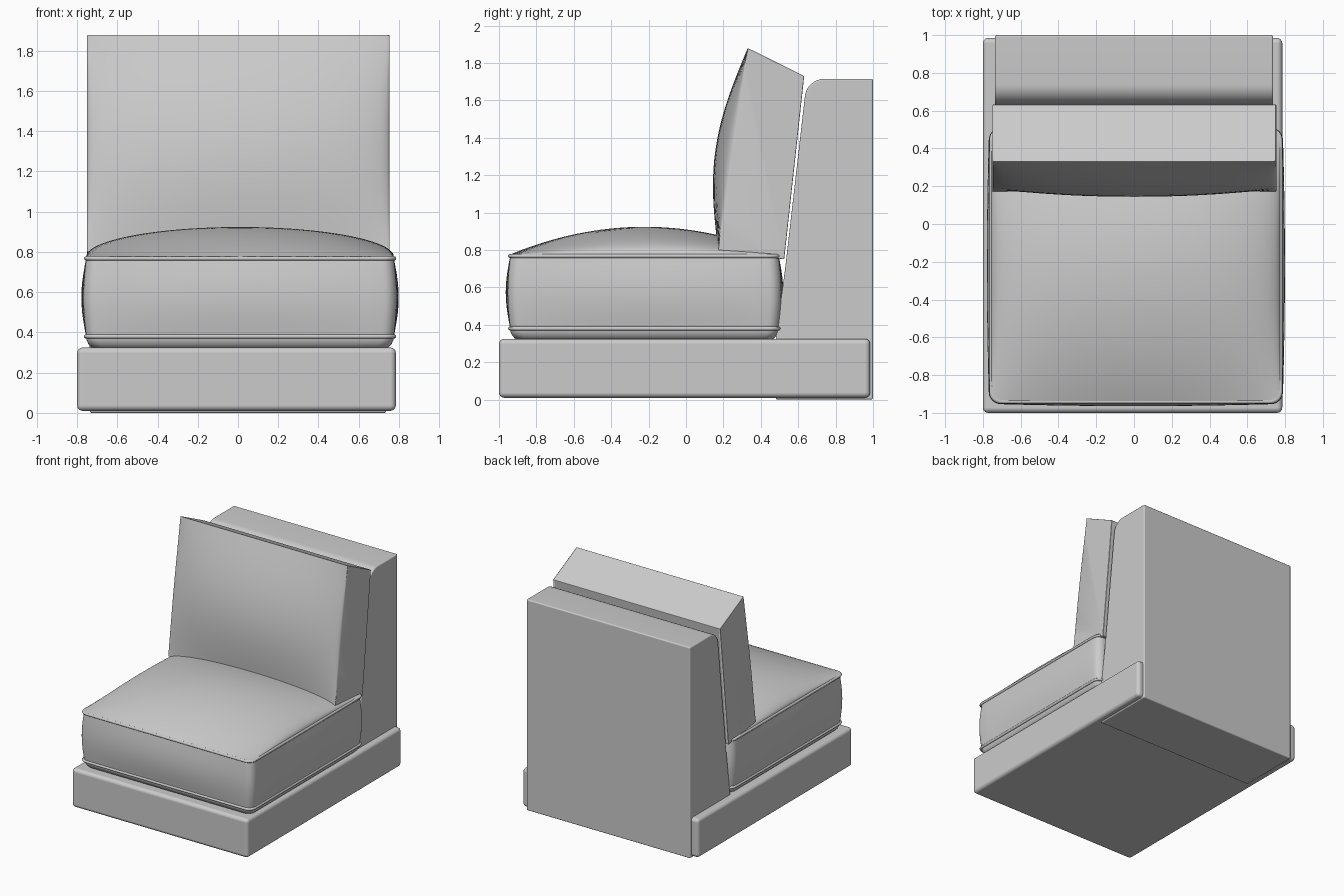
import bpy, bmesh, math
from mathutils import Vector

old = bpy.data.objects.get("Cube")
if old:
    bpy.data.objects.remove(old, do_unlink=True)

fabric = bpy.data.materials.new("grey_fabric")
fabric.use_nodes = True
GREY = (0.6, 0.6, 0.6, 1)
fabric.diffuse_color = GREY
fabric.node_tree.nodes["Principled BSDF"].inputs["Base Color"].default_value = GREY


def finish(name, bm, bevel=0.0, angle=40):
    """Turn a bmesh into a smooth shaded object with softened hard edges."""
    bmesh.ops.recalc_face_normals(bm, faces=bm.faces)
    mesh = bpy.data.meshes.new(name)
    bm.to_mesh(mesh)
    bm.free()
    mesh.materials.append(fabric)
    obj = bpy.data.objects.new(name, mesh)
    bpy.context.collection.objects.link(obj)
    bpy.ops.object.select_all(action="DESELECT")
    obj.select_set(True)
    bpy.context.view_layer.objects.active = obj
    bpy.ops.object.shade_smooth_by_angle(angle=math.radians(angle))
    if bevel:
        mod = obj.modifiers.new("soft_edges", "BEVEL")
        mod.width = bevel
        mod.segments = 4
        mod.limit_method = "ANGLE"
        mod.angle_limit = math.radians(40)
        mod.harden_normals = True
    return obj


def loft(bm, loops):
    """Join closed loops of points with quads and return the vertex loops."""
    rings = [[bm.verts.new(p) for p in loop] for loop in loops]
    for a, b in zip(rings, rings[1:]):
        for i in range(len(a)):
            j = (i + 1) % len(a)
            bm.faces.new((a[i], a[j], b[j], b[i]))
    return rings


def prism(name, profile, x0, x1, bevel):
    """Extrude a (y, z) profile across the width."""
    bm = bmesh.new()
    rings = loft(bm, [[(x, y, z) for y, z in profile] for x in (x0, x1)])
    for ring in rings:
        bm.faces.new(ring)
    return finish(name, bm, bevel)


# Plinth
prism("base", [(-1, 0.01), (0.985, 0.01), (0.985, 0.325), (-1, 0.325)],
      -0.8, 0.785, 0.028)

# Upright back frame with a rounded front top edge
back_profile = [(1, 0), (1, 1.715)]
for i in range(9):
    a = math.radians(90 + i * 10.5)
    back_profile.append((0.74 + 0.105 * math.cos(a), 1.61 + 0.105 * math.sin(a)))
back_profile += [(0.53, 0.7), (0.48, 0.33), (0.48, 0)]
prism("back_frame", back_profile, -0.737, 0.737, 0.01)

# Leaning back cushion, its front face puffed out
COLS, ROWS = 32, 20
loops = []
for c in range(COLS + 1):
    u = -math.cos(math.pi * c / COLS)
    x = 0.002 + 0.752 * u
    puff = 0.093 * math.sqrt(max(0, 1 - u * u))
    loop = []
    for r in range(ROWS + 1):
        t = r / ROWS
        loop.append((x, 0.172 + 0.158 * t - puff * math.sin(math.pi * t), 0.8 + 1.08 * t))
    loop += [(x, 0.632, 1.73), (x, 0.525, 0.75)]
    loops.append(loop)
bm = bmesh.new()
ends = loft(bm, loops)
for end in (ends[0], ends[-1]):
    bm.faces.new(end)
finish("back_cushion", bm, 0.014)

# Seat cushion
CX, CY, HX, HY = 0.01, -0.222, 0.765, 0.718
STEPS, CORNER = 16, 0.06


def outline(z, grow=0.0, bow=0.0):
    """Rounded rectangle around the seat; bow swells the middle of each side."""
    hx, hy = HX + grow, HY + grow
    points = []
    for sx, sy, start in ((1, 1, 0), (-1, 1, 90), (-1, -1, 180), (1, -1, 270)):
        for k in range(7):
            a = math.radians(start + k * 15)
            points.append(Vector((sx * (hx - CORNER) + CORNER * math.cos(a),
                                  sy * (hy - CORNER) + CORNER * math.sin(a), z)))
    ring = []
    for i, p in enumerate(points):
        q = points[(i + 1) % len(points)]
        ring.append(p)
        if i % 7 == 6:
            ring += [p.lerp(q, k / STEPS) for k in range(1, STEPS)]
    out = []
    for p in ring:
        u, v = p.x / hx, p.y / hy
        out.append(Vector((CX + p.x + bow * u * max(0, 1 - v * v),
                           CY + p.y + bow * v * max(0, 1 - u * u), z)))
    return out


LOW, HIGH = 0.38, 0.768
seat_loops = []
# rounded underside
for k in range(6):
    a = math.radians(90 * k / 5)
    seat_loops.append(outline(LOW - 0.065 * math.cos(a), -0.06 * (1 - math.sin(a))))
# swelling sides
for k in range(1, 11):
    s = math.sin(math.pi * k / 10)
    seat_loops.append(outline(LOW + (HIGH - LOW) * k / 10, 0.012 * s, 0.012 * s))
# domed top made of shrinking rings
rim = outline(HIGH)
for k in range(1, 25):
    scale = max(0.01, math.cos(math.pi / 2 * k / 24))
    ring = []
    for p in rim:
        x, y = (p.x - CX) * scale, (p.y - CY) * scale
        u, v = min(1, abs(x) / HX), min(1, abs(y) / HY)
        dome = 0.148 * math.sqrt(1 - u * u) * (1 - v * v) + 0.008
        ring.append((CX + x, CY + y, HIGH + dome))
    seat_loops.append(ring)
bm = bmesh.new()
seat_rings = loft(bm, seat_loops)
bm.faces.new(seat_rings[0])
bm.faces.new(seat_rings[-1])
finish("seat_cushion", bm, angle=50)

# Piping along both seat seams
for name, z in (("lower_piping", LOW), ("upper_piping", HIGH)):
    path = outline(z)
    loops = []
    for k in range(8):
        a = math.tau * k / 8
        loops.append(outline(z + 0.011 * math.sin(a), 0.011 * math.cos(a)))
    loops.append(loops[0])
    bm = bmesh.new()
    loft(bm, loops)
    bmesh.ops.remove_doubles(bm, verts=bm.verts, dist=0.0001)
    finish(name, bm, angle=80)
